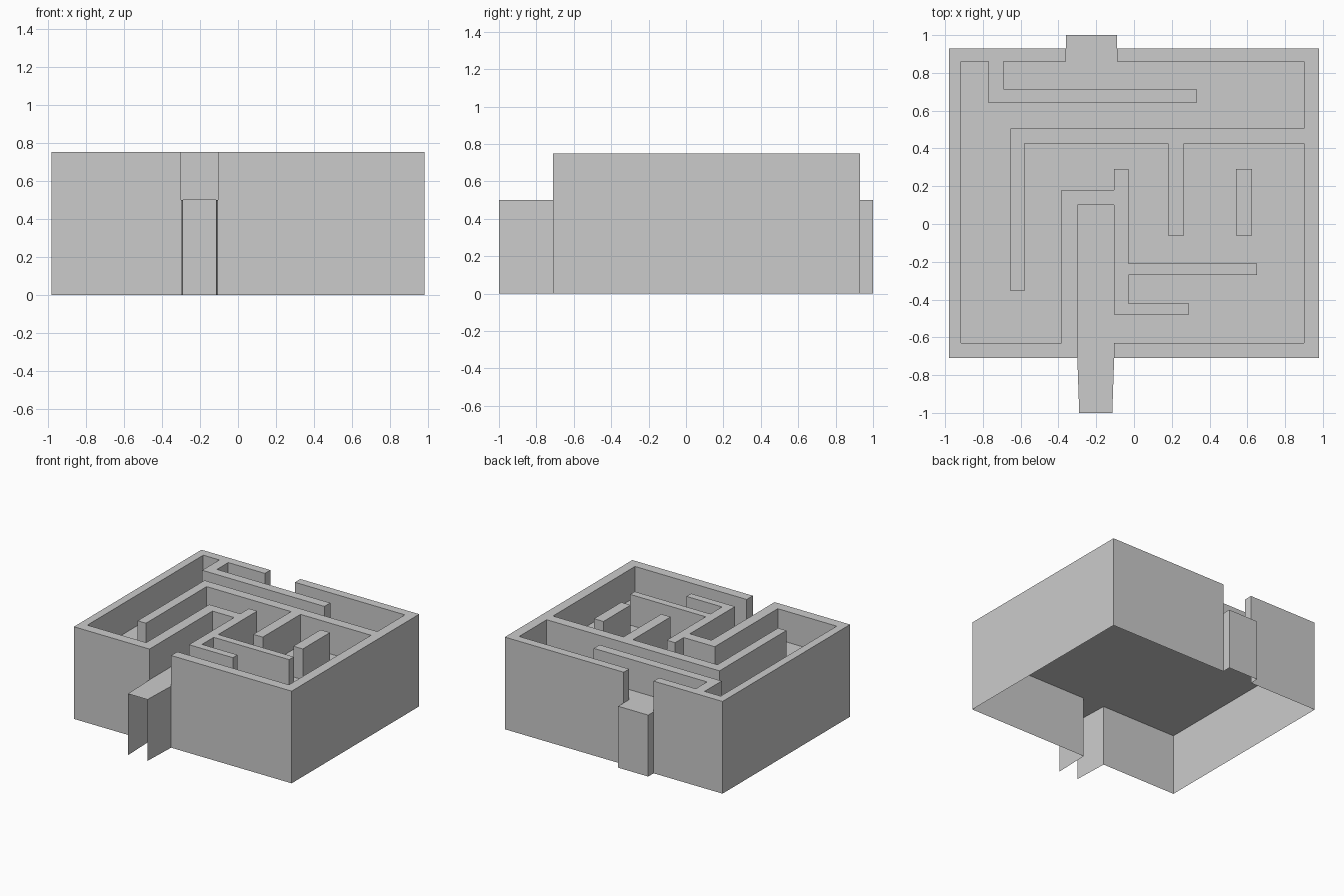
import bpy
import bmesh

if "Cube" in bpy.data.objects:
    bpy.data.objects.remove(bpy.data.objects["Cube"])

FLOOR, TOP = 0.5, 0.75


def profile_shell(name, outline, z_low, z_high, skip=()):
    """Flat cap at z_high with sides dropped to z_low, open underneath.
    outline is counter-clockwise; skip holds indices of edges left open."""
    bm = bmesh.new()
    high = [bm.verts.new((x, y, z_high)) for x, y in outline]
    low = [bm.verts.new((x, y, z_low)) for x, y in outline]
    bm.faces.new(high)
    n = len(outline)
    for i in range(n):
        if i not in skip:
            j = (i + 1) % n
            bm.faces.new((low[i], low[j], high[j], high[i]))
    # remove vertices left over below the open edges
    bmesh.ops.delete(bm, geom=[v for v in bm.verts if not v.link_faces], context='VERTS')
    mesh = bpy.data.meshes.new(name)
    bm.to_mesh(mesh)
    bm.free()
    obj = bpy.data.objects.new(name, mesh)
    bpy.context.collection.objects.link(obj)
    return obj


# Raised floor on a hollow skirt; entrance ramp at the front is open-ended
base = [(-.98, -.71), (-.30, -.71), (-.29, -1), (-.115, -1), (-.105, -.71), (.98, -.71),
        (.98, .93), (-.09, .93), (-.09, 1), (-.36, 1), (-.36, .93), (-.98, .93)]
profile_shell("maze_base", base, 0, FLOOR, skip=(2,))

# Left boundary with the walls that branch from it
left = [(-.36, .93), (-.98, .93), (-.98, -.71), (-.30, -.71), (-.30, .10), (-.105, .10),
        (-.105, -.48), (.29, -.48), (.29, -.42), (-.03, -.42), (-.03, -.27), (.65, -.27),
        (.65, -.21), (-.03, -.21), (-.03, .29), (-.105, .29), (-.105, .18), (-.385, .18),
        (-.385, -.63), (-.915, -.63), (-.915, .86), (-.77, .86), (-.77, .64), (.33, .64),
        (.33, .715), (-.69, .715), (-.69, .86), (-.36, .86)]
profile_shell("left_walls", left, FLOOR, TOP)

# Right boundary with the walls that branch from it
right = [(-.09, .93), (-.09, .86), (.90, .86), (.90, .505), (-.655, .505), (-.655, -.355),
         (-.58, -.355), (-.58, .425), (.18, .425), (.18, -.06), (.265, -.06), (.265, .425),
         (.90, .425), (.90, -.63), (-.105, -.63), (-.105, -.71), (.98, -.71), (.98, .93)]
profile_shell("right_walls", right, FLOOR, TOP)

# Free-standing wall
profile_shell("island_wall", [(.54, -.06), (.625, -.06), (.625, .29), (.54, .29)], FLOOR, TOP)
